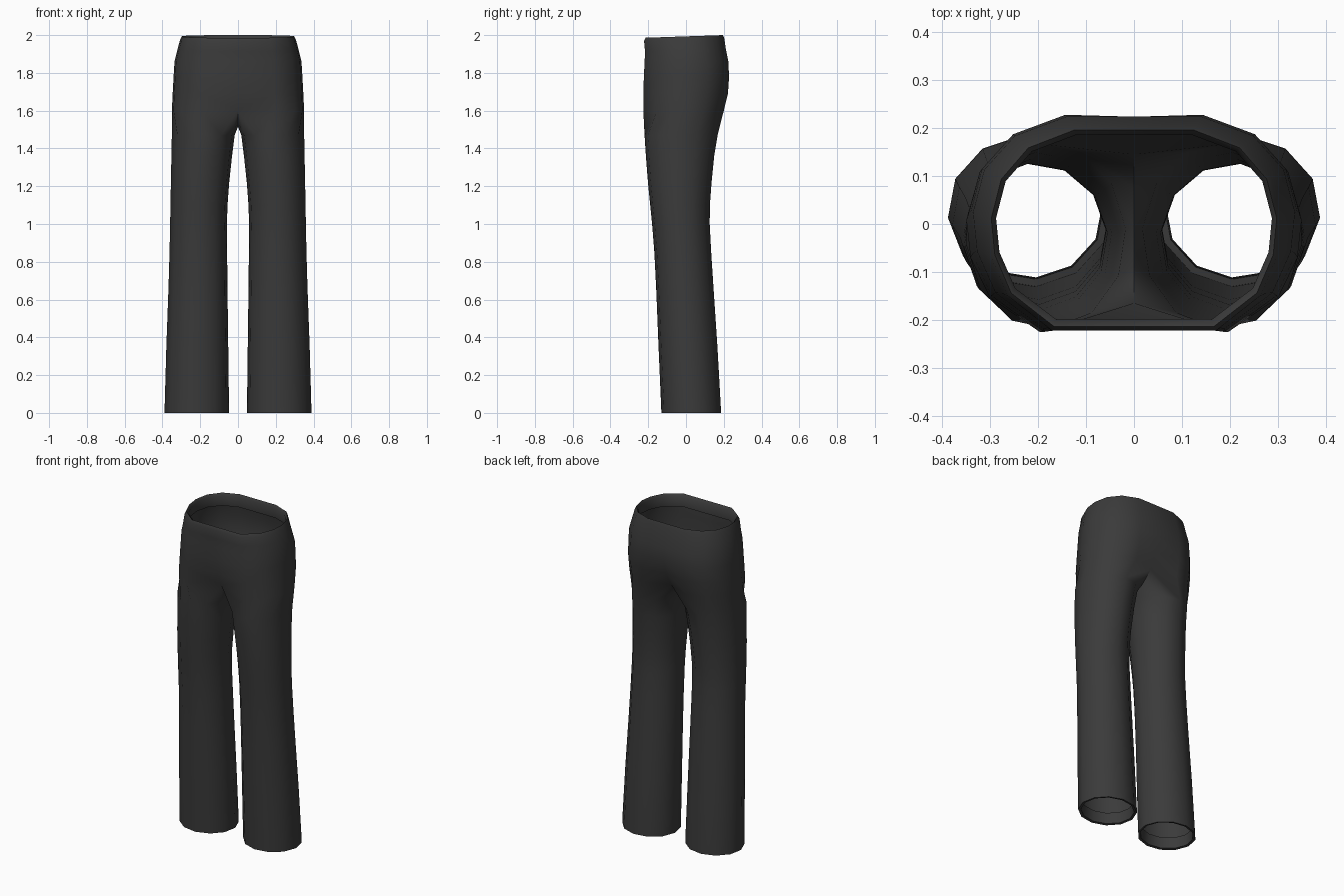
import bpy, bmesh, math

if "Cube" in bpy.data.objects:
    bpy.data.objects.remove(bpy.data.objects["Cube"])

cloth = bpy.data.materials.new("charcoal cloth")
cloth.diffuse_color = (0.043, 0.043, 0.043, 1)
cloth.use_nodes = True
cloth.node_tree.nodes["Principled BSDF"].inputs["Base Color"].default_value = cloth.diffuse_color

bm = bmesh.new()


def leg_ring(z, x0, x1, y0, y1, inset=0.0):
    """Twelve-sided leg section, from the front crease round the outside."""
    cx, cy = (x0 + x1) / 2, (y0 + y1) / 2
    rx, ry = (x1 - x0) / 2 - inset, (y1 - y0) / 2 - inset
    ring = []
    for k in range(12):
        a = math.radians(-95 + 30 * k)
        ring.append(bm.verts.new((cx + rx * math.cos(a), cy + ry * math.sin(a), z)))
    return ring


# half outline of the hips, as fractions of the half width and depth
HIP = [(.56, -1), (.86, -.66), (.975, -.27), (1, .1), (.93, .5), (.74, .82), (.42, 1)]


def hip_points(z, rx, y0, y1, tilt=0.0):
    cy, ry = (y0 + y1) / 2, (y1 - y0) / 2
    return [bm.verts.new((rx * u, cy + ry * v, z + tilt * (v - 1))) for u, v in HIP]


def hip_ring(z, rx, y0, y1, front, back, tilt=0.0):
    return hip_points(z, rx, y0, y1, tilt) + [
        bm.verts.new((0, back, z)), bm.verts.new((0, front, z - 2 * tilt))]


def bridge(low, high, skip=None):
    n = len(low)
    for k in range(n):
        if k != skip:
            j = (k + 1) % n
            bm.faces.new((low[k], low[j], high[j], high[k]))


# leg: turned-in hem, then rings up to the crotch
legs = [leg_ring(0.07, .048, .388, -.13, .185, .018),
        leg_ring(0.003, .048, .388, -.13, .185, .014)]
for row in [(0.0, .048, .389, -.131, .186), (0.03, .047, .389, -.132, .185),
            (.35, .051, .38, -.146, .167), (.65, .055, .369, -.158, .147),
            (.85, .057, .363, -.168, .134), (1.0, .058, .36, -.18, .126),
            (1.1, .055, .358, -.19, .127), (1.22, .046, .356, -.202, .136),
            (1.36, .031, .353, -.213, .15), (1.47, .017, .351, -.22, .168)]:
    legs.append(leg_ring(*row))

# crotch row: outer points plus the saddle on the centre line
saddle = [(.145, 1.60), (.075, 1.54), (-.005, 1.515), (-.09, 1.54), (-.165, 1.605)]
crotch = hip_points(1.6, .35, -.226, .20) + [bm.verts.new((0, y, z)) for y, z in saddle]
legs.append(crotch)
for low, high in zip(legs, legs[1:]):
    bridge(low, high)

# seat and waist, with the waistband rolled inwards
seat = [crotch[:8] + [crotch[11]]]
for row in [(1.69, .346, -.226, .222, -.2, .195), (1.78, .341, -.223, .228, -.213, .222),
            (1.86, .336, -.219, .224, -.217, .224), (1.92, .322, -.217, .212, -.217, .212, .003),
            (1.98, .307, -.222, .203, -.222, .203, .006),
            (2.0, .298, -.214, .196, -.214, .196, .007),
            (1.985, .288, -.2, .186, -.2, .186, .007),
            (1.92, .295, -.198, .192, -.198, .192, .004)]:
    seat.append(hip_ring(*row))
for low, high in zip(seat, seat[1:]):
    bridge(low, high, skip=7)

mesh = bpy.data.meshes.new("trousers")
bm.to_mesh(mesh)
bm.free()
mesh.materials.append(cloth)
trousers = bpy.data.objects.new("trousers", mesh)
bpy.context.collection.objects.link(trousers)
bpy.context.view_layer.objects.active = trousers
trousers.select_set(True)

# other half
mirror = trousers.modifiers.new("other half", 'MIRROR')
mirror.use_axis[0] = True
mirror.merge_threshold = 0.001
bpy.ops.object.modifier_apply(modifier=mirror.name)
bpy.ops.object.shade_smooth_by_angle(angle=math.radians(55))
